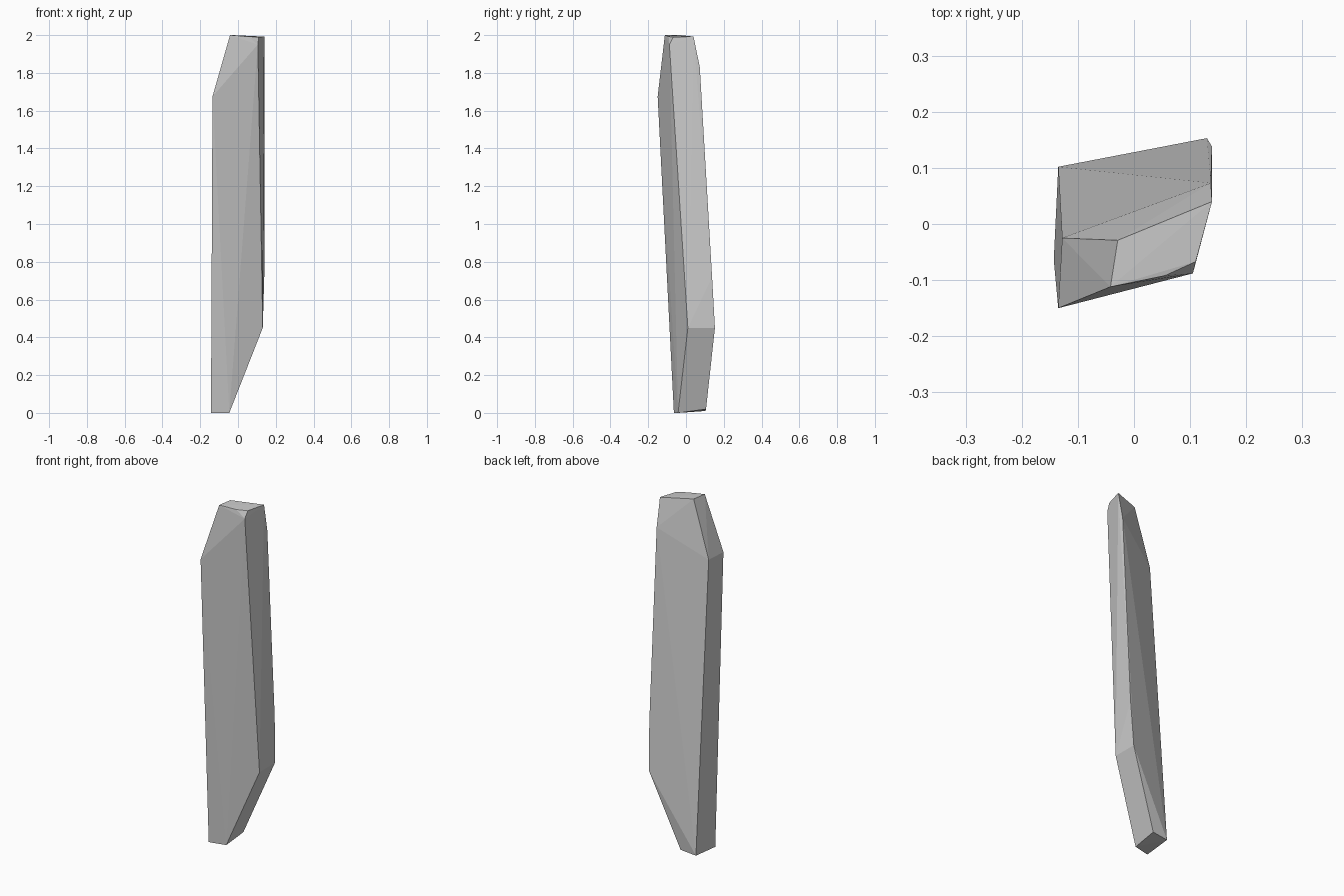
import bpy, bmesh

if "Cube" in bpy.data.objects:
    bpy.data.objects.remove(bpy.data.objects["Cube"])

# Cross-section rings of the tapered stone shard, from foot to tip
foot = [(-0.143, -0.064, 0.0), (-0.046, -0.042, 0.0),
        (-0.04, 0.106, 0.02), (-0.135, 0.102, 0.01)]
right_shoulder = [(0.131, 0.010, 0.45), (0.130, 0.153, 0.45), (0.139, 0.138, 0.72)]
left_shoulder = [(-0.135, -0.150, 1.675), (-0.128, -0.025, 1.675)]
right_upper = [(0.137, 0.073, 1.83), (0.105, -0.088, 1.95)]
tip = [(-0.042, -0.112, 2.0), (0.055, -0.092, 1.992), (0.110, -0.067, 1.99),
       (0.139, 0.040, 1.992), (-0.029, -0.029, 2.0)]

# Skin the rings with flat facets
bm = bmesh.new()
for ring in (foot, right_shoulder, left_shoulder, right_upper, tip):
    for co in ring:
        bm.verts.new(co)
hull = bmesh.ops.convex_hull(bm, input=bm.verts[:])
loose = [v for v in bm.verts if not v.link_faces]
bmesh.ops.delete(bm, geom=loose, context='VERTS')
bmesh.ops.recalc_face_normals(bm, faces=bm.faces[:])

mesh = bpy.data.meshes.new("stone_shard")
bm.to_mesh(mesh)
bm.free()
shard = bpy.data.objects.new("stone_shard", mesh)
bpy.context.collection.objects.link(shard)
